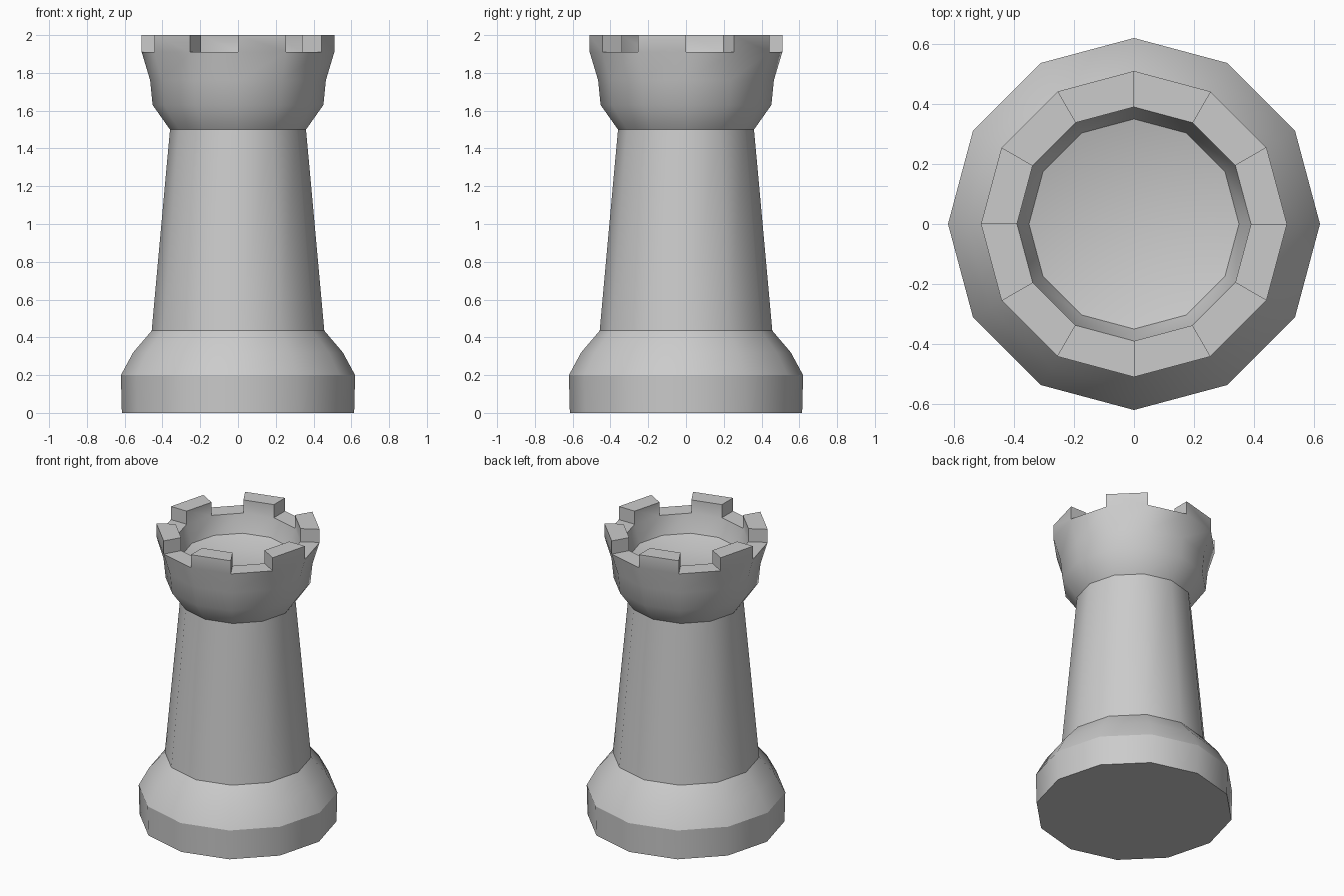
import bpy, bmesh
from math import cos, sin, pi, radians

if "Cube" in bpy.data.objects:
    bpy.data.objects.remove(bpy.data.objects["Cube"])

SIDES = 12
# (radius, height): base, shaft, crown, rim, then down into the bowl
PROFILE = [(0.615, 0.0), (0.62, 0.2), (0.555, 0.32), (0.457, 0.435),
           (0.36, 1.5), (0.452, 1.63), (0.465, 1.76), (0.51, 1.91),
           (0.39, 1.91), (0.35, 1.79), (0.2, 1.75)]
RIM = 7          # profile step that forms the flat rim
CREASES = (1, 3, 4)  # profile rings with a hard edge

bm = bmesh.new()

# Lathe the profile
rings = [[bm.verts.new((r * cos(2 * pi * i / SIDES), r * sin(2 * pi * i / SIDES), z))
          for i in range(SIDES)] for r, z in PROFILE]
bands = []
for low, high in zip(rings, rings[1:]):
    bands.append([bm.faces.new((low[i], low[(i + 1) % SIDES],
                                high[(i + 1) % SIDES], high[i]))
                  for i in range(SIDES)])
bm.faces.new(rings[0][::-1])   # underside
bm.faces.new(rings[-1])        # bowl floor

# Hard rings
crease_edges = [bm.edges.get((rings[k][i], rings[k][(i + 1) % SIDES]))
                for k in CREASES for i in range(SIDES)]

# Battlements: raise every other rim segment
raised = bmesh.ops.extrude_discrete_faces(bm, faces=bands[RIM][1::2])["faces"]
for face in raised:
    old = list(face.verts)
    bmesh.ops.translate(bm, verts=old, vec=(0, 0, 0.09))
    # side walls of each block
    for loop in list(face.loops):
        a, b = loop.vert, loop.link_loop_next.vert
        if len(loop.edge.link_faces) == 1:
            base = [bm.verts.new((v.co.x, v.co.y, 1.91)) for v in (a, b)]
            bm.faces.new((base[0], base[1], b, a))
bmesh.ops.remove_doubles(bm, verts=bm.verts[:], dist=0.0005)
bmesh.ops.recalc_face_normals(bm, faces=bm.faces[:])

# Smooth shading with hard edges
for face in bm.faces:
    face.smooth = True
for edge in bm.edges:
    if len(edge.link_faces) != 2 or edge.calc_face_angle(0) > radians(35):
        edge.smooth = False
for edge in crease_edges:
    if edge.is_valid:
        edge.smooth = False

mesh = bpy.data.meshes.new("castle_tower")
bm.to_mesh(mesh)
bm.free()
tower = bpy.data.objects.new("castle_tower", mesh)
bpy.context.collection.objects.link(tower)
